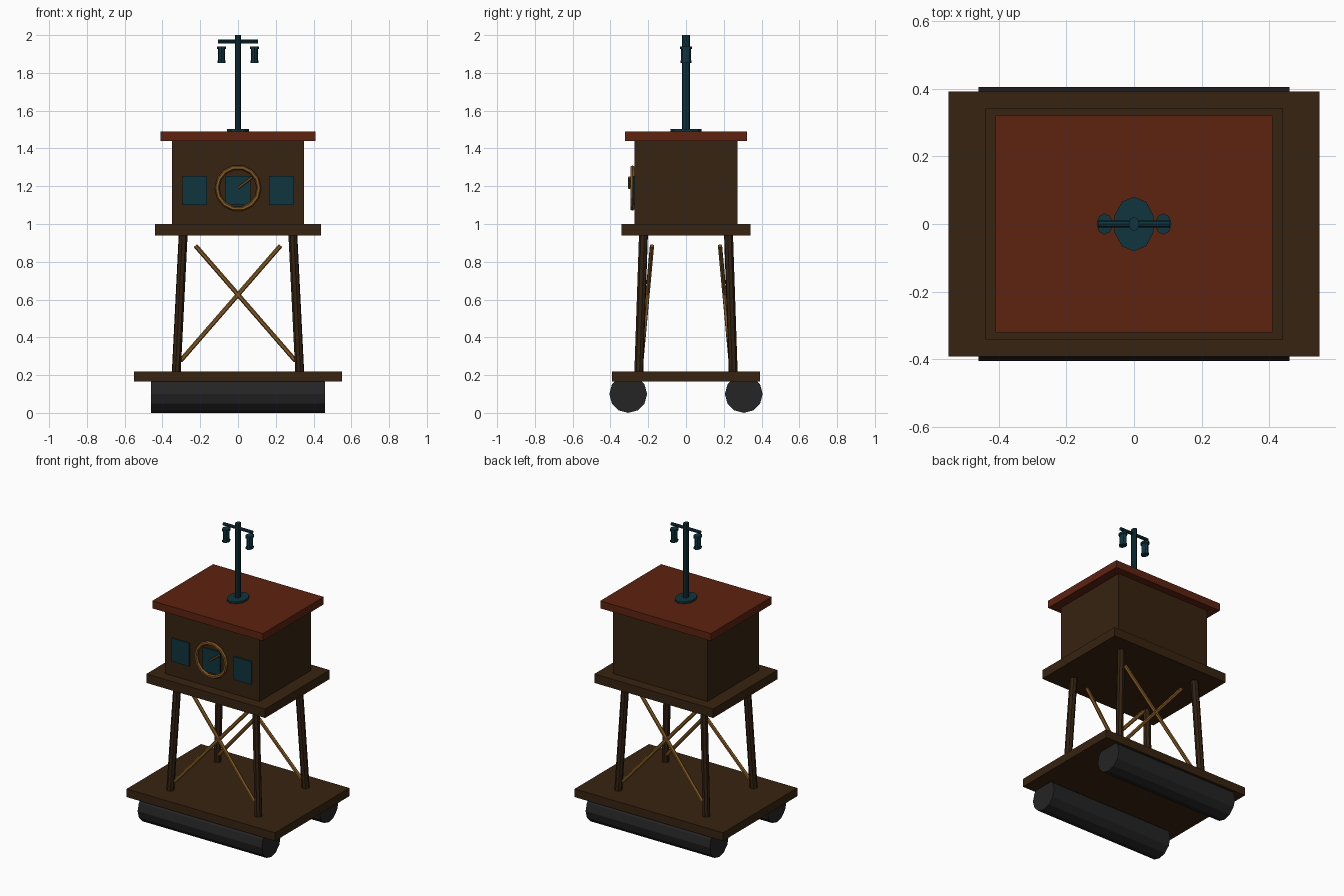
import bpy
import math
from mathutils import Vector

if "Cube" in bpy.data.objects:
    bpy.data.objects.remove(bpy.data.objects["Cube"])


def mat(name, rgb):
    m = bpy.data.materials.new(name)
    m.diffuse_color = (*rgb, 1)
    m.use_nodes = True
    m.node_tree.nodes["Principled BSDF"].inputs["Base Color"].default_value = m.diffuse_color
    return m


WOOD = mat("brown wood", (0.038, 0.017, 0.0055))
LEG = mat("dark timber", (0.032, 0.016, 0.006))
ROOF = mat("rust red", (0.11, 0.016, 0.005))
TEAL = mat("deep teal", (0.005, 0.035, 0.048))
BRASS = mat("brass", (0.23, 0.10, 0.016))
RUBBER = mat("black rubber", (0.018, 0.018, 0.019))


def finish(name, material):
    o = bpy.context.object
    o.name = name
    o.data.materials.append(material)
    return o


def box(name, x0, x1, y0, y1, z0, z1, material):
    bpy.ops.mesh.primitive_cube_add(size=1, location=((x0 + x1) / 2, (y0 + y1) / 2, (z0 + z1) / 2))
    o = finish(name, material)
    o.scale = (x1 - x0, y1 - y0, z1 - z0)
    return o


def rod(name, a, b, r, sides, material):
    a, b = Vector(a), Vector(b)
    d = b - a
    bpy.ops.mesh.primitive_cylinder_add(vertices=sides, radius=r, depth=d.length, location=(a + b) / 2)
    o = finish(name, material)
    o.rotation_mode = 'QUATERNION'
    o.rotation_quaternion = d.to_track_quat('Z', 'Y')
    return o


def oval(name, x, rx, ry, z0, z1, sides, material):
    bpy.ops.mesh.primitive_cylinder_add(vertices=sides, radius=1, depth=z1 - z0, location=(x, 0, (z0 + z1) / 2))
    o = finish(name, material)
    o.scale = (rx, ry, 1)
    return o


# floats and decks
for s, side in ((-1, "front"), (1, "back")):
    rod(side + "_pontoon", (-0.46, s * 0.306, 0.1), (0.46, s * 0.306, 0.1), 0.1, 12, RUBBER)
box("raft_deck", -0.55, 0.55, -0.393, 0.393, 0.165, 0.22, WOOD)
box("upper_platform", -0.44, 0.44, -0.342, 0.342, 0.94, 1.0, WOOD)

# splayed legs and cross braces
for sy, side in ((-1, "front"), (1, "back")):
    for sx, hand in ((-1, "left"), (1, "right")):
        rod(f"{side}_{hand}_leg", (sx * 0.327, sy * 0.25, 0.21), (sx * 0.29, sy * 0.225, 0.95),
            0.024, 8, LEG)
        rod(f"{side}_{hand}_brace", (sx * 0.305, sy * 0.236, 0.275), (-sx * 0.225, sy * 0.18, 0.885),
            0.012, 6, BRASS)

# cabin and roof
box("cabin", -0.35, 0.35, -0.272, 0.272, 1.0, 1.44, WOOD)
box("roof", -0.41, 0.41, -0.322, 0.322, 1.44, 1.49, ROOF)

# windows as thin plates
for i, x in enumerate((-0.23, 0, 0.23)):
    box(f"window_{i + 1}", x - 0.065, x + 0.065, -0.281, -0.272, 1.1, 1.255, TEAL)

# round dial with pointer
bpy.ops.mesh.primitive_torus_add(major_segments=14, minor_segments=6, major_radius=0.111,
                                 minor_radius=0.012, location=(0, -0.284, 1.19),
                                 rotation=(math.pi / 2, 0, 0))
finish("dial_ring", BRASS)
rod("dial_pointer", (0, -0.3, 1.19), (0.074, -0.3, 1.247), 0.007, 6, BRASS)

# mast with crossarm and hanging lamps
oval("mast_base", 0, 0.061, 0.081, 1.488, 1.503, 10, TEAL)
oval("mast", 0, 0.016, 0.021, 1.49, 2.0, 8, TEAL)
rod("crossarm", (-0.107, 0, 1.965), (0.107, 0, 1.965), 0.0105, 8, TEAL)
for sx, hand in ((-1, "left"), (1, "right")):
    x = sx * 0.087
    oval(hand + "_lamp_body", x, 0.018, 0.026, 1.86, 1.935, 8, TEAL)
    oval(hand + "_lamp_cap", x, 0.024, 0.032, 1.926, 1.94, 8, TEAL)
    oval(hand + "_lamp_foot", x, 0.022, 0.029, 1.853, 1.865, 8, TEAL)
